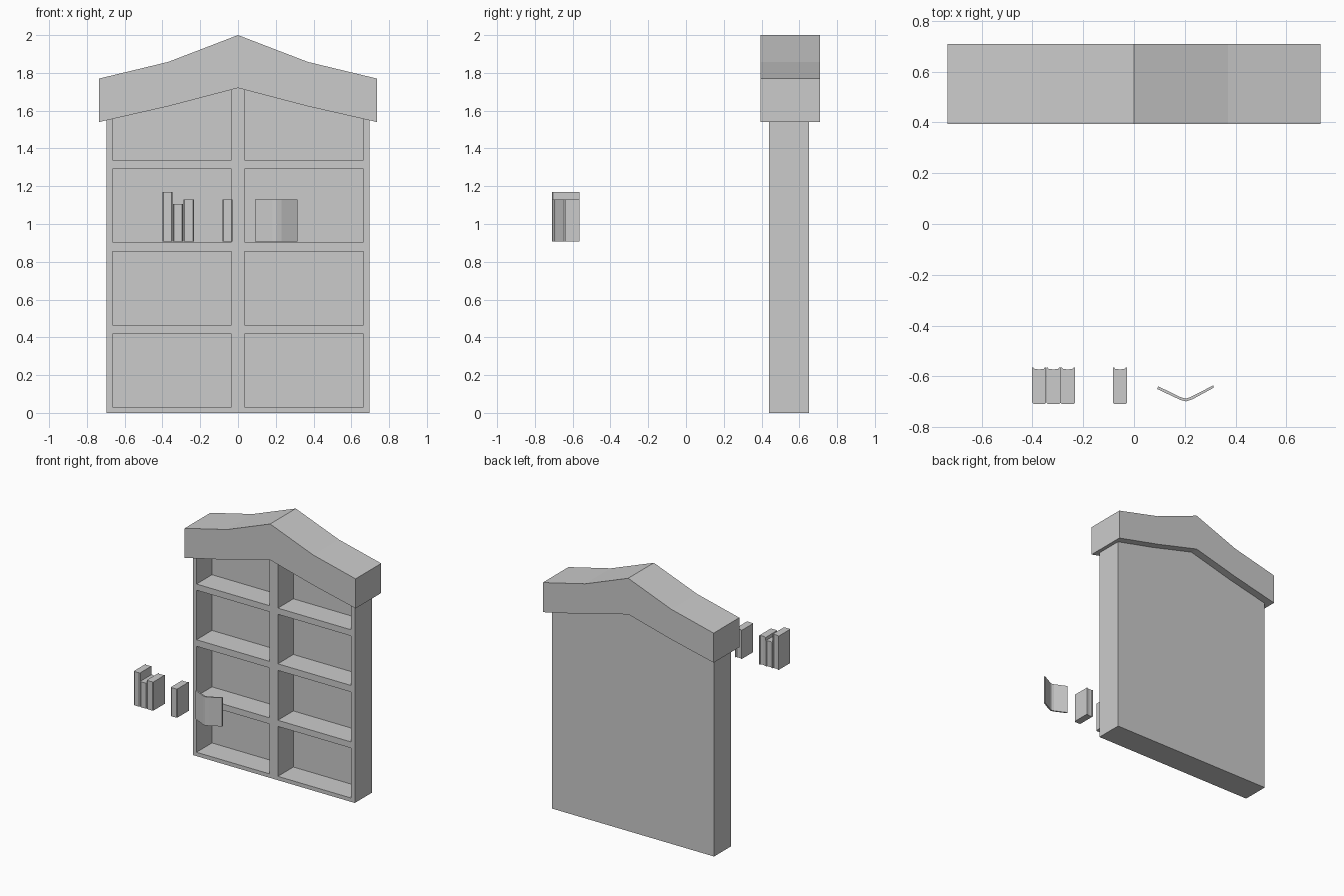
import bpy, bmesh
from mathutils import Vector

if "Cube" in bpy.data.objects:
    bpy.data.objects.remove(bpy.data.objects["Cube"])


def prism(name, pts, axis, lo, hi):
    """Extrude a closed 2D profile: axis 'Y' takes (x, z) points, 'Z' takes (x, y)."""
    bm = bmesh.new()
    place = (lambda p, t: (p[0], t, p[1])) if axis == 'Y' else (lambda p, t: (p[0], p[1], t))
    face = bm.faces.new([bm.verts.new(place(p, lo)) for p in pts])
    res = bmesh.ops.extrude_face_region(bm, geom=[face], use_keep_orig=True)
    shift = Vector(place((0, 0), hi - lo))
    bmesh.ops.translate(bm, vec=shift, verts=[v for v in res["geom"] if isinstance(v, bmesh.types.BMVert)])
    bmesh.ops.recalc_face_normals(bm, faces=bm.faces)
    me = bpy.data.meshes.new(name)
    bm.to_mesh(me)
    bm.free()
    ob = bpy.data.objects.new(name, me)
    bpy.context.collection.objects.link(ob)
    return ob


def mirrored(half):
    """Mirror a right-hand outline that starts on the centre line."""
    return [(-x, z) for x, z in reversed(half) if x > 0] + half


# Bookcase body, its top following the underside of the roof
under = [(0, 1.72), (0.37, 1.623), (0.735, 1.54)]
body = prism("bookcase_body", mirrored([(0, 1.72), (0.37, 1.623), (0.697, 1.549), (0.697, 0)]), 'Y', 0.44, 0.65)
body.data.vertices  # single solid, compartments are cut below

# Compartments, two columns of four; the top row runs up to the roof
for z0, z1 in [(0.03, 0.418), (0.466, 0.854), (0.905, 1.29), (1.338, 1.9)]:
    for s in (-1, 1):
        box = [(s * 0.035, z0), (s * 0.665, z0), (s * 0.665, z1), (s * 0.035, z1)]
        cutter = prism("cutter", box, 'Y', 0.3, 0.63)
        cutter.hide_render = True
        mod = body.modifiers.new("compartment", 'BOOLEAN')
        mod.operation = 'DIFFERENCE'
        mod.solver = 'EXACT'
        mod.object = cutter
        bpy.context.view_layer.objects.active = body
        bpy.ops.object.modifier_apply(modifier=mod.name)
        bpy.data.objects.remove(cutter)

# Gabled roof with a slight break in each slope
top = mirrored([(0, 2.0), (0.37, 1.858), (0.735, 1.77)])
prism("roof", top + mirrored(under)[::-1], 'Y', 0.395, 0.71)

# Closed books: chamfered spine in front, covers projecting past the hollow page edge
books = [(-0.401, -0.347, 1.17), (-0.345, -0.29, 1.105), (-0.289, -0.233, 1.13), (-0.083, -0.028, 1.13)]
for i, (x0, x1, z) in enumerate(books):
    c, f, b = 0.006, -0.71, -0.565
    xm = (x0 + x1) / 2
    outline = [(x0, f + c), (x0 + c, f), (x1 - c, f), (x1, f + c), (x1, b), (x1 - 0.004, b),
               (x1 - 0.009, b - 0.006), (xm, b - 0.008), (x0 + 0.009, b - 0.006), (x0 + 0.004, b), (x0, b)]
    prism(f"closed_book_{i + 1}", outline, 'Z', 0.907, z)

# Open book: two thin leaves joined by a narrow spine
outer = [(0.091, -0.650), (0.182, -0.693), (0.205, -0.699), (0.23, -0.691), (0.314, -0.645)]
inner = [(0.314, -0.635), (0.225, -0.681), (0.205, -0.688), (0.185, -0.683), (0.096, -0.640)]
prism("open_book", outer + inner, 'Z', 0.907, 1.13)
